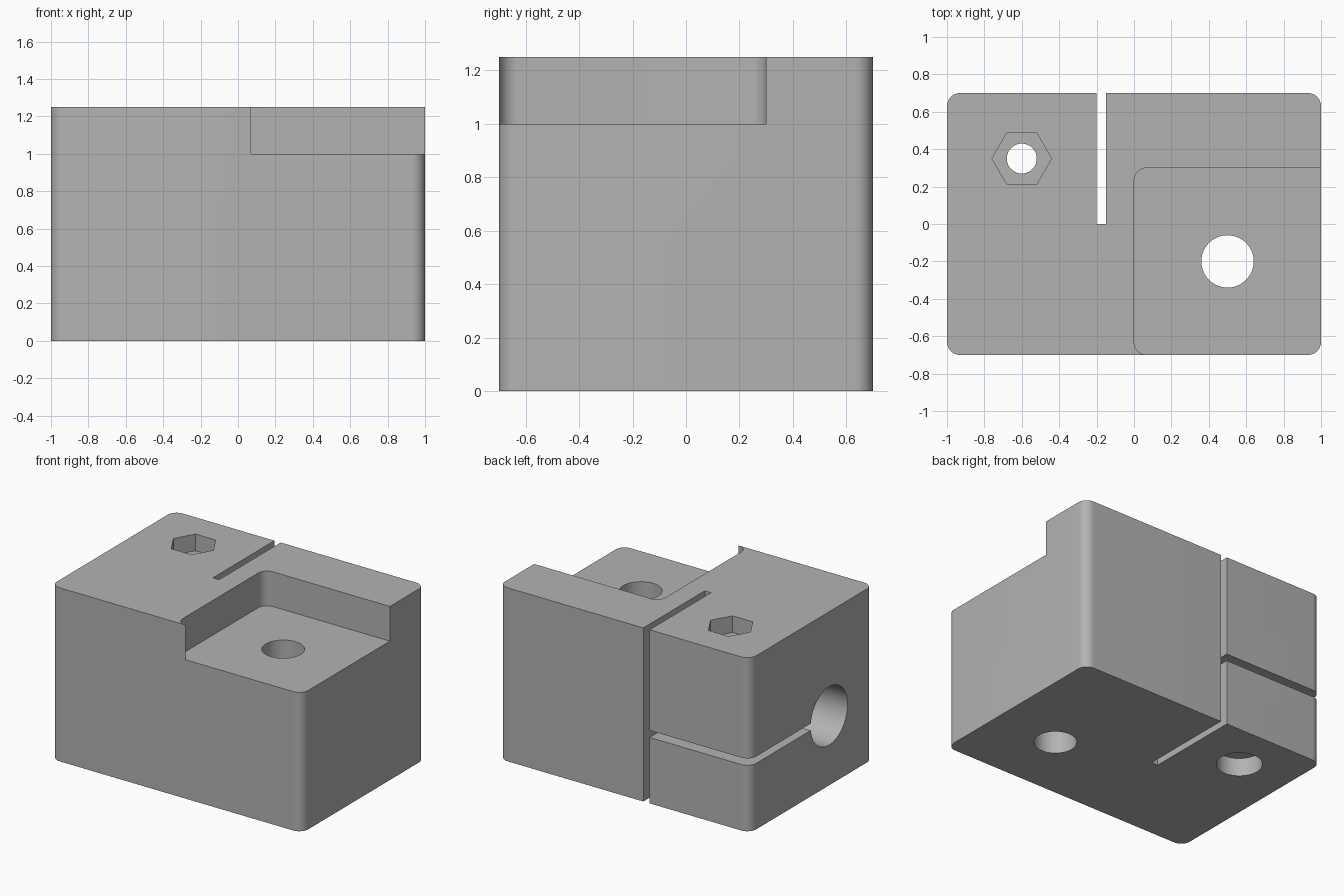
import bpy, bmesh, math

old = bpy.data.objects.get("Cube")
if old:
    bpy.data.objects.remove(old, do_unlink=True)

W, D, H, R = 1.0, 0.7, 1.25, 0.07   # half width, half depth, height, corner radius
SCREW = (-0.6, 0.35)
BORE_Y, BORE_Z = -0.2, 0.5

grey = bpy.data.materials.new("light grey")
grey.use_nodes = True
COLOUR = (0.45, 0.45, 0.45, 1)
grey.diffuse_color = COLOUR
grey.node_tree.nodes["Principled BSDF"].inputs["Base Color"].default_value = COLOUR


def arc(cx, cy, r, start, end, steps=12):
    """Points along an arc, angles in degrees."""
    angles = [math.radians(start + (end - start) * i / steps) for i in range(steps + 1)]
    return [(cx + r * math.cos(a), cy + r * math.sin(a)) for a in angles]


def circle(cx, cy, r, sides=64):
    return arc(cx, cy, r, 0, 360, sides)[:-1]


def rect(x0, x1, y0, y1):
    return [(x0, y0), (x1, y0), (x1, y1), (x0, y1)]


def prism(name, outline, low, high, along_x=False):
    """Extrude an outline along z, or along x when the outline is in y and z."""
    bm = bmesh.new()
    place = (lambda a, b: (low, a, b)) if along_x else (lambda a, b: (a, b, low))
    face = bm.faces.new([bm.verts.new(place(a, b)) for a, b in outline])
    top = bmesh.ops.extrude_face_region(bm, geom=[face])["geom"]
    move = (high - low, 0, 0) if along_x else (0, 0, high - low)
    bmesh.ops.translate(bm, vec=move, verts=[v for v in top if isinstance(v, bmesh.types.BMVert)])
    bmesh.ops.recalc_face_normals(bm, faces=bm.faces)
    mesh = bpy.data.meshes.new(name)
    bm.to_mesh(mesh)
    bm.free()
    mesh.materials.append(grey)
    obj = bpy.data.objects.new(name, mesh)
    bpy.context.collection.objects.link(obj)
    return obj


# Body with rounded upright corners
body_outline = (arc(W - R, D - R, R, 0, 90) + arc(R - W, D - R, R, 90, 180)
                + arc(R - W, R - D, R, 180, 270) + arc(W - R, R - D, R, 270, 360))
body = prism("clamp_block", body_outline, 0, H)

# Stepped pocket, open to the front and the +x side
pocket_outline = ([(1.2, 0.3)] + arc(R, 0.3 - R, R, 90, 180)
                  + arc(R, R - D, R, 180, 270) + [(R, -0.9), (1.2, -0.9)])

cutters = [
    prism("pocket_cutter", pocket_outline, 1.0, 1.5),
    prism("post_hole_cutter", circle(0.5, -0.2, 0.14), -0.1, 1.4),
    prism("screw_hole_cutter", circle(*SCREW, 0.08), -0.1, 1.4),
    prism("screw_head_cutter", circle(*SCREW, 0.15), -0.1, 0.13),
    prism("nut_cutter", circle(*SCREW, 0.159, 6), H - 0.12, 1.4),
    prism("upright_slot_cutter", rect(-0.2, -0.15, 0, 0.9), -0.1, 1.4),
    prism("rod_bore_cutter", circle(BORE_Y, BORE_Z, 0.21), -1.2, -0.19, True),
    prism("clamp_slot_cutter", rect(BORE_Y, 0.9, BORE_Z - 0.025, BORE_Z + 0.025),
          -1.2, -0.18, True),
]
for cutter in cutters:
    cut = body.modifiers.new(cutter.name, "BOOLEAN")
    cut.operation = "DIFFERENCE"
    cut.solver = "EXACT"
    cut.object = cutter

# Apply the cuts, then drop the cutters
bpy.ops.object.select_all(action="DESELECT")
body.select_set(True)
bpy.context.view_layer.objects.active = body
for cutter in cutters:
    bpy.ops.object.modifier_apply(modifier=cutter.name)
    bpy.data.objects.remove(cutter, do_unlink=True)

bpy.ops.object.shade_smooth_by_angle(angle=math.radians(30))
